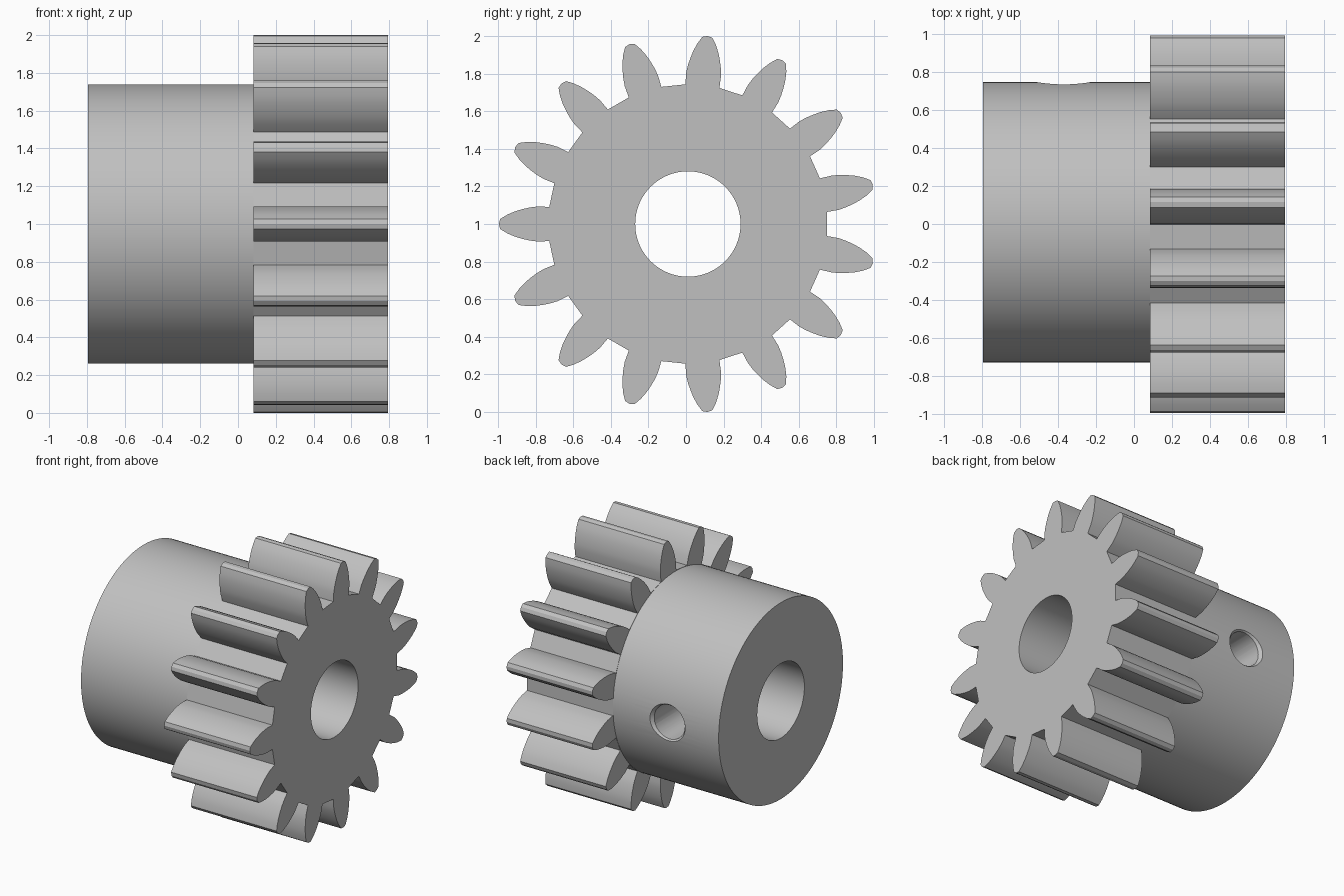
import bpy, bmesh, math
from mathutils import Matrix, Vector

if "Cube" in bpy.data.objects:
    bpy.data.objects.remove(bpy.data.objects["Cube"], do_unlink=True)

CENTRE = Vector((0, 0.01, 1.0))
TEETH = 15
HUB_X, JOIN_X, FACE_X = -0.795, 0.083, 0.795
HUB_R, BORE_R = 0.738, 0.28

steel = bpy.data.materials.new("plain grey steel")
steel.use_nodes = True
grey = (0.53, 0.53, 0.53, 1)
steel.diffuse_color = grey
steel.node_tree.nodes["Principled BSDF"].inputs["Base Color"].default_value = grey


def finish(name, bm):
    bmesh.ops.recalc_face_normals(bm, faces=bm.faces)
    mesh = bpy.data.meshes.new(name)
    bm.to_mesh(mesh)
    bm.free()
    mesh.materials.append(steel)
    obj = bpy.data.objects.new(name, mesh)
    bpy.context.collection.objects.link(obj)
    return obj


def cylinder(name, r1, r2, start, end, sides=96):
    """Cylinder or cone running from start to end."""
    axis = end - start
    turn = axis.to_track_quat("Z", "Y").to_matrix().to_4x4()
    bm = bmesh.new()
    bmesh.ops.create_cone(bm, cap_ends=True, segments=sides, radius1=r1, radius2=r2,
                          depth=axis.length,
                          matrix=Matrix.Translation((start + end) / 2) @ turn)
    return finish(name, bm)


def select_only(obj):
    bpy.ops.object.select_all(action="DESELECT")
    obj.select_set(True)
    bpy.context.view_layer.objects.active = obj


def cut(obj, cutter):
    cutter.hide_render = True
    mod = obj.modifiers.new("cut", "BOOLEAN")
    mod.operation, mod.solver, mod.object = "DIFFERENCE", "EXACT", cutter
    select_only(obj)
    bpy.ops.object.modifier_apply(modifier=mod.name)


# Toothed wheel: one curved tooth flank, mirrored and repeated round the axis
flank = [(0.737, 0.091), (0.80, 0.093), (0.84, 0.088), (0.88, 0.079),
         (0.92, 0.067), (0.96, 0.050), (0.998, 0.027)]
tooth = [(r, -t) for r, t in flank] + [(1.005, 0)] + flank[::-1]
bm = bmesh.new()
ring = []
for i in range(TEETH):
    a = math.pi + i * math.tau / TEETH
    for r, t in tooth:
        ring.append(bm.verts.new((JOIN_X,
                                  CENTRE.y + r * math.cos(a) - t * math.sin(a),
                                  CENTRE.z + r * math.sin(a) + t * math.cos(a))))
base = bm.faces.new(ring)
moved = bmesh.ops.extrude_face_region(bm, geom=[base], use_keep_orig=True)["geom"]
bmesh.ops.translate(bm, vec=(FACE_X - JOIN_X, 0, 0),
                    verts=[v for v in moved if isinstance(v, bmesh.types.BMVert)])
wheel = finish("toothed_wheel", bm)

# Plain round hub
hub = cylinder("hub", HUB_R, HUB_R, CENTRE + Vector((HUB_X, 0, 0)),
               CENTRE + Vector((JOIN_X, 0, 0)), 128)

# Shaft bore through both parts
bore = cylinder("bore_cutter", BORE_R, BORE_R, CENTRE - Vector((1.2, 0, 0)),
                CENTRE + Vector((1.2, 0, 0)))
cut(wheel, bore)
cut(hub, bore)

# Set screw hole with a slightly flared mouth, on the back of the hub
screw = CENTRE + Vector((-0.37, 0, 0))
hole = cylinder("screw_hole_cutter", 0.127, 0.127, screw + Vector((0, 0.1, 0)),
                screw + Vector((0, 0.9, 0)), 48)
mouth = cylinder("hole_mouth_cutter", 0.12, 0.16, screw + Vector((0, 0.705, 0)),
                 screw + Vector((0, 0.755, 0)), 48)
cut(hub, hole)
cut(hub, mouth)

for cutter in (bore, hole, mouth):
    bpy.data.objects.remove(cutter, do_unlink=True)
for part in (wheel, hub):
    select_only(part)
    bpy.ops.object.shade_smooth_by_angle(angle=math.radians(25))
